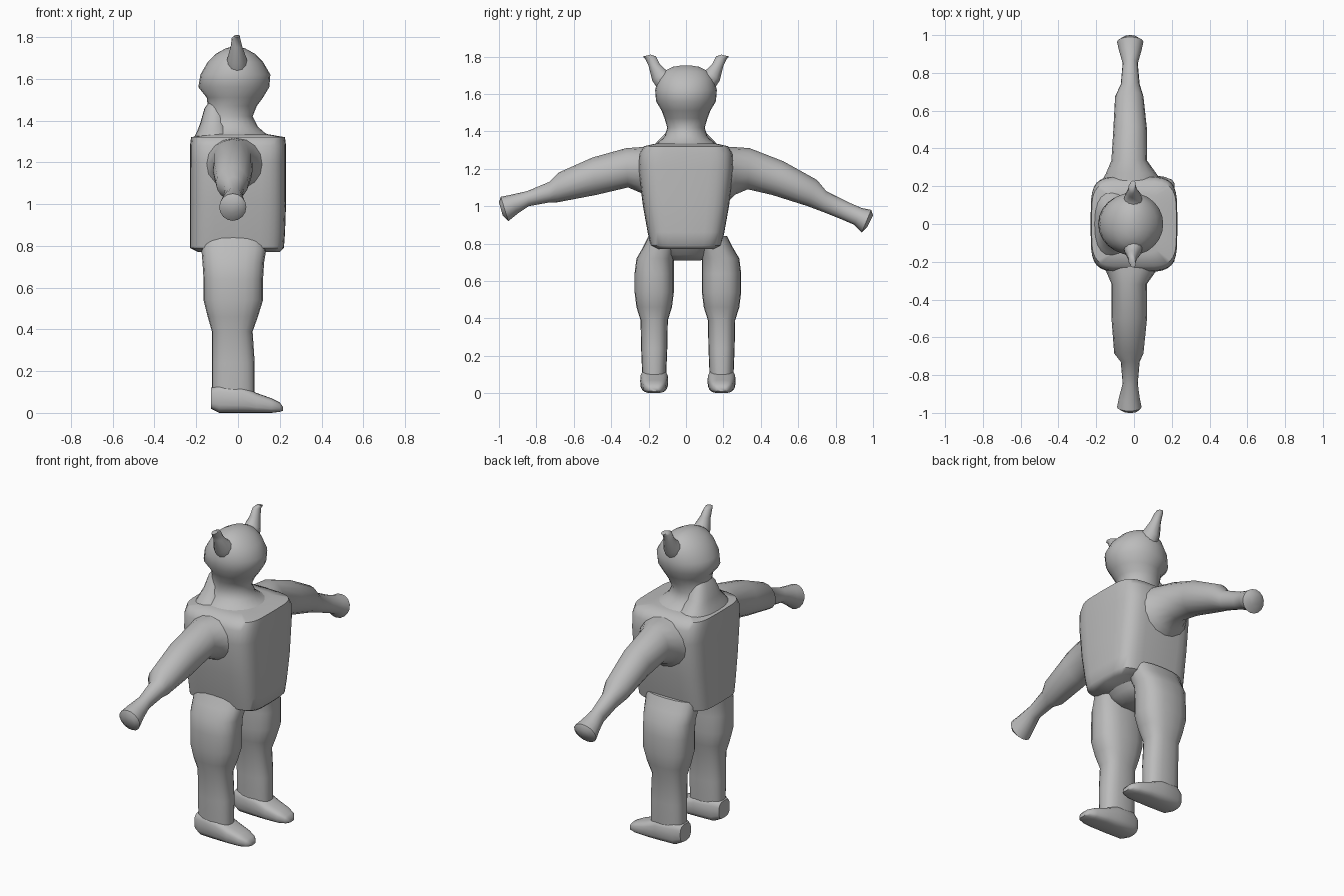
import bpy
import bmesh
import math
from mathutils import Vector

default_cube = bpy.data.objects.get("Cube")
if default_cube:
    bpy.data.objects.remove(default_cube, do_unlink=True)

clay = bpy.data.materials.new("grey_clay")
clay.use_nodes = True
GREY = (0.5, 0.5, 0.5, 1)
clay.diffuse_color = GREY
clay.node_tree.nodes["Principled BSDF"].inputs["Base Color"].default_value = GREY

CM = 0.01  # all measures below are in hundredths of a unit


def signed_power(value, exponent):
    return math.copysign(abs(value) ** exponent, value)


def loft(name, rings, squareness=2.0, sides=20, angle=50):
    """Skin rounded cross-sections, each given as centre, half-axis u, half-axis v."""
    bm = bmesh.new()
    loops = []
    exponent = 2.0 / squareness
    for centre, u, v in rings:
        loop = []
        for i in range(sides):
            turn = math.tau * i / sides
            a = signed_power(math.cos(turn), exponent)
            b = signed_power(math.sin(turn), exponent)
            loop.append(bm.verts.new((centre + u * a + v * b) * CM))
        loops.append(loop)
    for low, high in zip(loops, loops[1:]):
        for i in range(sides):
            j = (i + 1) % sides
            bm.faces.new((low[i], low[j], high[j], high[i]))
    bm.faces.new(reversed(loops[0]))
    bm.faces.new(loops[-1])
    bmesh.ops.recalc_face_normals(bm, faces=bm.faces)
    mesh = bpy.data.meshes.new(name)
    bm.to_mesh(mesh)
    bm.free()
    mesh.materials.append(clay)
    obj = bpy.data.objects.new(name, mesh)
    bpy.context.collection.objects.link(obj)
    bpy.ops.object.select_all(action='DESELECT')
    obj.select_set(True)
    bpy.context.view_layer.objects.active = obj
    bpy.ops.object.shade_smooth_by_angle(angle=math.radians(angle))
    return obj


def level(z, back, front, half_width, y=0):
    """Horizontal section between two x limits."""
    return (Vector(((back + front) / 2, y, z)),
            Vector(((front - back) / 2, 0, 0)), Vector((0, half_width, 0)))


def limb(top, bottom, back, front, side):
    """Section of an arm or horn, between an upper and a lower (y, z) point."""
    upper = Vector((0, top[0] * side, top[1]))
    lower = Vector((0, bottom[0] * side, bottom[1]))
    middle = Vector(((back + front) / 2, 0, 0))
    return ((upper + lower) / 2 + middle, (upper - lower) / 2,
            Vector(((front - back) / 2, 0, 0)))


# Blocky torso, broad at the shoulders
loft("torso", [level(*r) for r in (
    (77, -19, 20, 15), (79, -23, 22, 19), (86, -23, 22.5, 20.5),
    (100, -23, 23, 23), (120, -23, 23, 25.5), (128, -23, 23, 25),
    (132, -22.5, 22.5, 22.5), (133.5, -14, 14, 16))], squareness=4.5, sides=32)

# Pelvis between the legs
loft("pelvis", [level(*r) for r in (
    (71, -8, 5, 8), (74, -14, 10, 13), (80, -18, 14, 18))], squareness=2.5)

# Neck and head in one skin
loft("head", [level(*r) for r in (
    (132, -19, 17, 18), (134, -18, 13, 15), (137, -17, 9.5, 11.5),
    (142, -15, 7, 10), (147, -14.5, 9, 11.5), (151, -15, 12, 13),
    (156, -19, 15, 16), (162, -18, 15.5, 16.5), (168, -14.5, 12, 15),
    (72 + 100, -10.5, 8, 12), (174.5, -6, 3.5, 7), (175.3, -3, 0, 2))], sides=24)

# Raised collar behind the neck
loft("back_collar", [level(*r) for r in (
    (130, -22, 0, 19), (135, -19.5, -4, 15), (139, -18, -5, 11),
    (146, -16, -6, 8), (150, -13, -7, 5))], squareness=2.5)

for side, label in ((1, "left"), (-1, "right")):
    # Horns leaning outwards
    loft(label + "_horn", [limb(*r, side) for r in (
        ((5, 171), (14, 161), -6, 5), ((11, 173), (18, 167), -5, 4),
        ((14, 176), (20, 175), -3.5, 2), ((16, 180), (22, 179), -3, 1),
        ((19, 181), (23, 180), -2, 1))], sides=12)

# Arms hang at slightly different angles
left_arm = (
    ((16, 132), (18, 98), -20, 18), ((27, 131.5), (26, 106), -15, 12),
    ((34, 131), (33, 109), -12, 7), ((52, 124), (46, 106), -11, 7),
    ((70, 114), (65, 100), -10, 5), ((75, 108), (73, 97), -7, 3),
    ((87, 102), (83, 93), -6, 2), ((94, 99), (90, 90), -8, 4),
    ((99, 98), (94, 86), -9, 5), ((100, 95), (97, 89), -6, 2))
right_arm = (
    ((16, 132), (18, 98), -20, 18), ((25, 131.5), (24, 107), -15, 12),
    ((32, 131), (31, 110), -12, 7), ((50, 126), (48, 106), -12, 7),
    ((68, 118), (69, 102), -10.5, 5), ((73, 113), (73, 102), -7, 3),
    ((85, 108), (84, 100), -6, 2), ((94, 106), (90, 96), -8, 3),
    ((99, 105), (95, 92), -9, 4), ((100, 102), (98, 95), -6, 2))
loft("left_arm", [limb(*r, 1) for r in left_arm], sides=16)
loft("right_arm", [limb(*r, -1) for r in right_arm], sides=16)

# Legs with heavy thighs, and feet pointing forward
for label, y in (("left", 19), ("right", -17)):
    inward = -1 if y > 0 else 1
    loft(label + "_leg", [level(*r[:4], y + inward * r[4]) for r in (
        (84, -18, 14, 8, 5), (78, -17.5, 13.5, 9, 3), (72, -17, 12.5, 10, 0.5),
        (64, -16.5, 12, 10.5, 0), (54, -16.5, 12, 10.5, 0),
        (46, -14.5, 9.5, 9.5, 0), (39, -12.5, 7, 7.3, 0),
        (24, -12.5, 8, 7, 0), (12, -12.5, 8, 6.5, 0), (2, -12, 8, 6, 0))],
        squareness=2.5)
    foot = [(Vector((x, y, (low + high) / 2)), Vector((0, width, 0)),
             Vector((0, 0, (high - low) / 2)))
            for x, width, low, high in (
                (-13, 5, 2, 12), (-9, 7, 0, 14), (2, 7.5, 0, 13), (9, 7, 0, 9.5),
                (16, 6, 0, 7), (20, 4.5, 0.5, 5), (21.5, 2.5, 1, 3))]
    loft(label + "_foot", foot, squareness=3)
